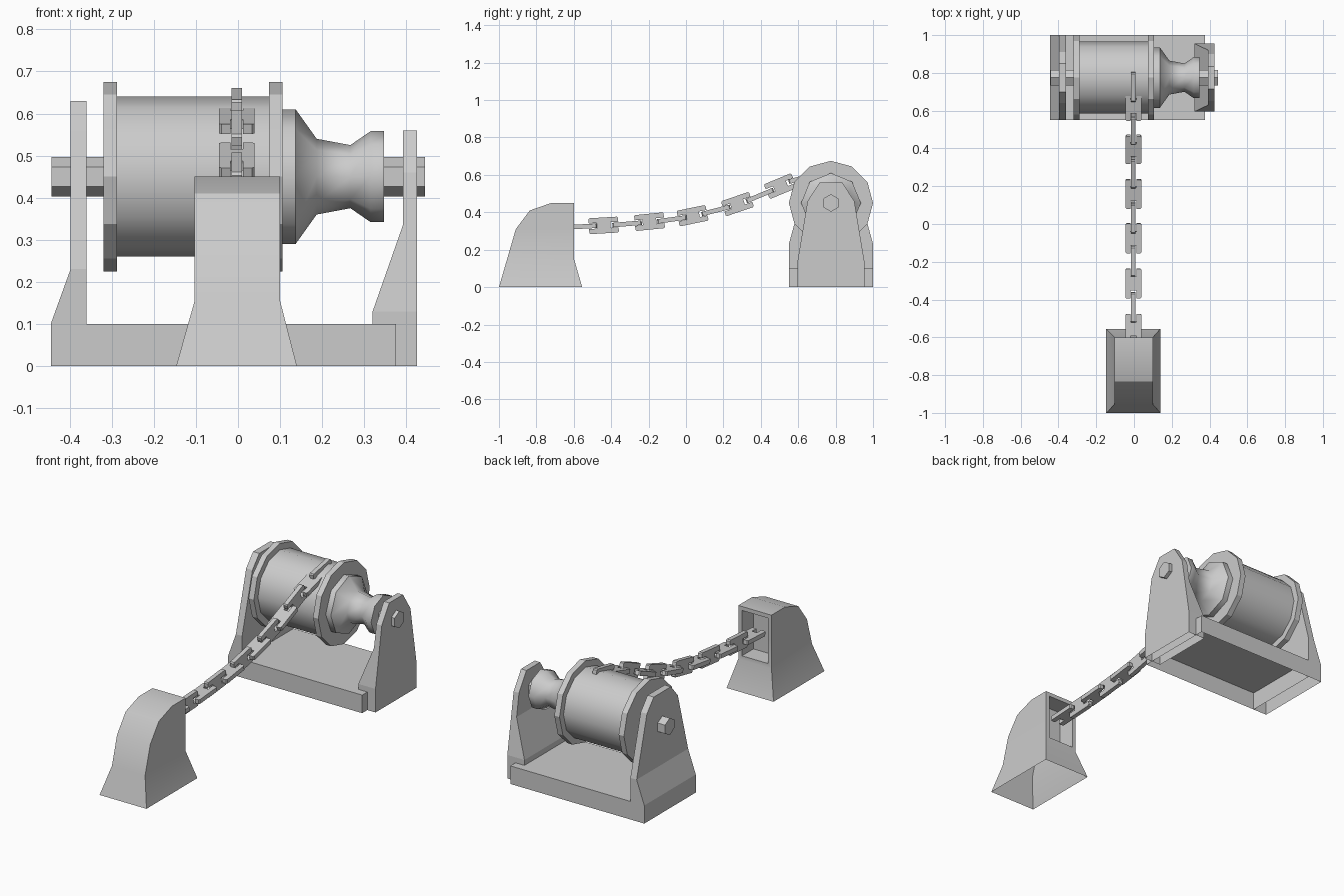
import bpy, bmesh, math
from mathutils import Matrix, Vector

cube = bpy.data.objects.get("Cube")
if cube:
    bpy.data.objects.remove(cube, do_unlink=True)

grey = bpy.data.materials.new("plain_grey")
grey.use_nodes = True
grey.diffuse_color = (0.6, 0.6, 0.6, 1)
grey.node_tree.nodes["Principled BSDF"].inputs["Base Color"].default_value = grey.diffuse_color

AXIS_Y, AXIS_Z = 0.775, 0.45


def finish(name, bm, smooth=None):
    bmesh.ops.recalc_face_normals(bm, faces=bm.faces)
    mesh = bpy.data.meshes.new(name)
    bm.to_mesh(mesh)
    bm.free()
    mesh.materials.append(grey)
    obj = bpy.data.objects.new(name, mesh)
    bpy.context.collection.objects.link(obj)
    if smooth:
        bpy.ops.object.select_all(action='DESELECT')
        obj.select_set(True)
        bpy.context.view_layer.objects.active = obj
        bpy.ops.object.shade_smooth_by_angle(angle=math.radians(smooth))
    return obj


def bridge(bm, rings):
    for a, b in zip(rings, rings[1:]):
        n = len(a)
        for i in range(n):
            j = (i + 1) % n
            bm.faces.new((a[i], a[j], b[j], b[i]))


def loft(sections):
    """Stack of rectangles (z, x0, x1, y0, y1), closed on top, open underneath."""
    bm = bmesh.new()
    rings = [[bm.verts.new(p) for p in ((x0, y0, z), (x1, y0, z), (x1, y1, z), (x0, y1, z))]
             for z, x0, x1, y0, y1 in sections]
    bridge(bm, rings)
    bm.faces.new(rings[-1])
    bmesh.ops.recalc_face_normals(bm, faces=bm.faces)
    return bm


def lathe(name, profile, sides, smooth=None):
    """Turn (x, radius) points around the shaft line, a corner pointing up."""
    bm = bmesh.new()
    rings = []
    for x, r in profile:
        angles = [math.tau * i / sides for i in range(sides)]
        rings.append([bm.verts.new((x, AXIS_Y + r * math.sin(a), AXIS_Z + r * math.cos(a)))
                      for a in angles])
    bridge(bm, rings)
    bm.faces.new(rings[0])
    bm.faces.new(rings[-1])
    return finish(name, bm, smooth)


# Base and the two uprights
finish("base_slab", loft([(0, -0.36, 0.375, 0.55, 1), (0.1, -0.36, 0.375, 0.55, 1)]))
finish("drum_side_support", loft([
    (0, -0.445, -0.36, 0.55, 1), (0.1, -0.445, -0.36, 0.55, 1),
    (0.23, -0.398, -0.36, 0.55, 1), (0.56, -0.398, -0.36, 0.64, 0.91),
    (0.63, -0.398, -0.36, 0.70, 0.85)]))
finish("capstan_side_support", loft([
    (0, 0.32, 0.425, 0.595, 0.955), (0.13, 0.32, 0.425, 0.595, 0.955),
    (0.335, 0.392, 0.425, 0.629, 0.921), (0.46, 0.392, 0.425, 0.65, 0.90),
    (0.56, 0.392, 0.425, 0.715, 0.835)]))

# Shaft, drum, flanges and capstan
lathe("shaft", [(-0.443, 0.047), (0.445, 0.047)], 6)
lathe("drum", [(-0.295, 0.19), (0.08, 0.19)], 12, 35)
for side, x in (("outer", -0.32), ("inner", 0.074)):
    lathe(side + "_flange", [(x, 0.225), (x + 0.032, 0.225)], 12)
lathe("capstan", [(0.1, 0.16), (0.137, 0.16), (0.187, 0.09), (0.267, 0.075),
                  (0.315, 0.108), (0.347, 0.108)], 8, 50)

# Chain anchor block with a recessed rear opening
bm = loft([(0, -0.147, 0.14, -1, -0.555), (0.155, -0.103, 0.1, -0.955, -0.6),
           (0.31, -0.103, 0.1, -0.91, -0.6), (0.41, -0.103, 0.1, -0.835, -0.6),
           (0.45, -0.103, 0.1, -0.72, -0.6)])
rear = [f for f in bm.faces if f.normal.y > 0.99]
bmesh.ops.inset_region(bm, faces=rear, thickness=0.022, use_even_offset=True)
bmesh.ops.inset_region(bm, faces=rear, thickness=0.0005, depth=-0.1)
finish("anchor_block", bm, 30)


def chain_link(name, centre, pitch, upright):
    """Flat link with a notch in each end for its neighbours."""
    length, width, notch, depth, half = 0.079, 0.0425, 0.015, 0.042, 0.012
    corner = 0.006
    quarter = [(notch, length - depth), (notch, length), (width - corner, length),
               (width, length - corner)]
    outline = quarter + [(x, -y) for x, y in reversed(quarter)]
    outline += [(-x, -y) for x, y in outline]
    bm = bmesh.new()
    low = [bm.verts.new((x, y, -half)) for x, y in outline]
    face = bm.faces.new(low)
    up = bmesh.ops.extrude_face_region(bm, geom=[face])["geom"]
    bmesh.ops.translate(bm, vec=(0, 0, half * 2),
                        verts=[v for v in up if isinstance(v, bmesh.types.BMVert)])
    turn = Matrix.Rotation(math.pi / 2 if upright else 0, 4, 'Y')
    bm.transform(Matrix.Translation(centre) @ Matrix.Rotation(pitch, 4, 'X') @ turn)
    finish(name, bm)


# Chain sagging from the anchor block up to the drum
path = [(-0.555, 0.324), (-0.44, 0.33), (-0.315, 0.338), (-0.195, 0.35), (-0.075, 0.362),
        (0.035, 0.382), (0.16, 0.41), (0.275, 0.444), (0.395, 0.49), (0.505, 0.54),
        (0.625, 0.585), (0.73, 0.605)]
for i, (y, z) in enumerate(path):
    y0, z0 = path[max(i - 1, 0)]
    y1, z1 = path[min(i + 1, len(path) - 1)]
    chain_link("chain_link_%d" % (i + 1), Vector((-0.003, y, z)),
               math.atan2(z1 - z0, y1 - y0), i % 2 == 1)
